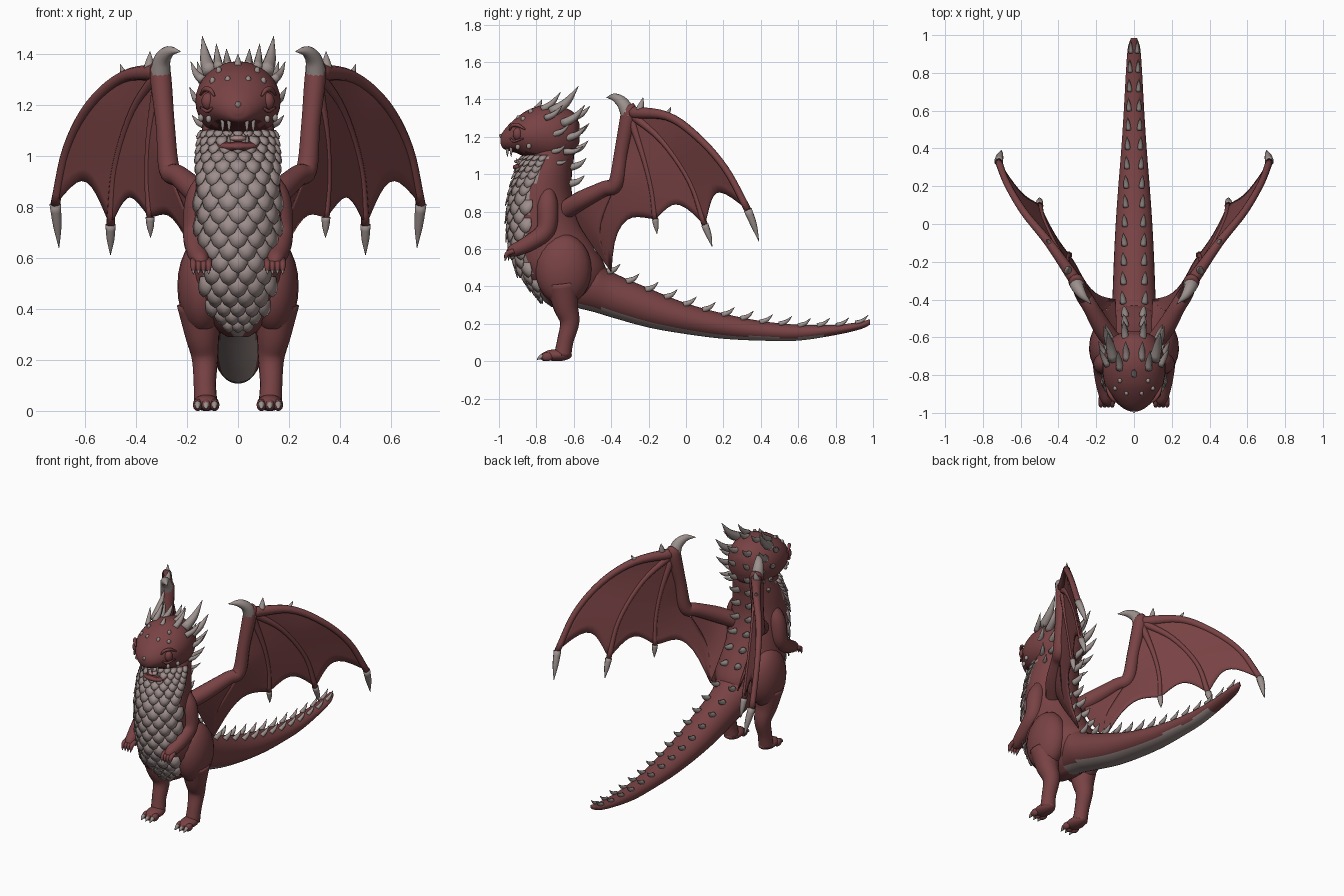
import bpy, bmesh
from math import sin, cos, pi
from mathutils import Vector, Matrix

cube = bpy.data.objects.get("Cube")
if cube:
    bpy.data.objects.remove(cube)


def material(name, rgb):
    mat = bpy.data.materials.new(name)
    mat.use_nodes = True
    colour = (*rgb, 1)
    mat.diffuse_color = colour
    mat.node_tree.nodes["Principled BSDF"].inputs["Base Color"].default_value = colour
    return mat


RED = material("dusky red hide", (.19, .055, .058))
BELLY = material("warm grey belly", (.34, .27, .26))
HORN = material("grey horn", (.33, .28, .265))
MOUTH = material("dark red mouth", (.09, .02, .022))
TONGUE = material("pale tongue", (.4, .24, .23))


def finish(name, bm, mats, rule=None, mirror=False, thickness=0):
    """Turn a bmesh into an object; rule picks the material slot of a face."""
    bmesh.ops.recalc_face_normals(bm, faces=bm.faces)
    for face in bm.faces:
        face.smooth = True
        if rule and rule(face.calc_center_median(), face.normal):
            face.material_index = 1
    mesh = bpy.data.meshes.new(name)
    bm.to_mesh(mesh)
    bm.free()
    for mat in mats:
        mesh.materials.append(mat)
    obj = bpy.data.objects.new(name, mesh)
    bpy.context.collection.objects.link(obj)
    if thickness:
        solid = obj.modifiers.new("Solidify", "SOLIDIFY")
        solid.thickness, solid.offset = thickness, 0
    if mirror:
        obj.modifiers.new("Mirror", "MIRROR").use_mirror_merge = False
    return obj


def spline(rows, per=6):
    """Smooth curve through rows of any width."""
    pts = [Vector(r) for r in rows]
    pts = [pts[0] * 2 - pts[1]] + pts + [pts[-1] * 2 - pts[-2]]
    out = []
    for a, b, c, d in zip(pts, pts[1:], pts[2:], pts[3:]):
        for i in range(per):
            t = i / per
            out.append(b + (c - a) * t / 2 + (a * 2 - b * 5 + c * 4 - d) * (t * t / 2)
                       + (b * 3 - a - c * 3 + d) * (t ** 3 / 2))
    return out + [pts[-2]]


def at(rows, key):
    """Row of a station table at a given first value."""
    for a, b in zip(rows, rows[1:]):
        if a[0] <= key <= b[0]:
            return Vector(a).lerp(Vector(b), (key - a[0]) / (b[0] - a[0]))
    return Vector(rows[0] if key < rows[0][0] else rows[-1])


def skin(bm, rings):
    loops = [[bm.verts.new(p) for p in ring] for ring in rings]
    n = len(loops[0])
    for a, b in zip(loops, loops[1:]):
        for i in range(n):
            j = (i + 1) % n
            bm.faces.new((a[i], a[j], b[j], b[i]))
    bm.faces.new(loops[0])
    bm.faces.new(loops[-1])


def loft(name, rows, mats, rule=None, upright=False, n=32):
    """Rows of (position, low or front, high or back, half width)."""
    rings = []
    for k, a, b, r in spline(rows):
        ring = []
        for i in range(n):
            c, s = cos(2 * pi * i / n), sin(2 * pi * i / n)
            other = (a + b) / 2 + (b - a) / 2 * s
            ring.append((r * c, other, k) if upright else (r * c, k, other))
        rings.append(ring)
    bm = bmesh.new()
    skin(bm, rings)
    return finish(name, bm, mats, rule)


def tube(bm, rows, n=12, per=5):
    """Round limb through rows of (x, y, z, radius)."""
    pts = spline(rows, per)
    side, rings = Vector((.9, .3, .1)), []
    for i, p in enumerate(pts):
        t = (pts[min(i + 1, len(pts) - 1)] - pts[max(i - 1, 0)]).to_3d().normalized()
        side = (side - t * side.dot(t)).normalized()
        up = t.cross(side)
        rings.append([p.to_3d() + (side * cos(2 * pi * j / n) + up * sin(2 * pi * j / n)) * max(p[3], .001)
                      for j in range(n)])
    skin(bm, rings)


def spike(bm, base, tip, r, bend=.12):
    base, tip = Vector(base), Vector(tip)
    mid = base.lerp(tip, .55) - Vector((0, 0, bend * (tip - base).length))
    tube(bm, [(*base, r), (*mid, r * .75), (*tip, .001)], 8, 3)


def ball(bm, centre, size):
    bmesh.ops.create_uvsphere(bm, u_segments=20, v_segments=12, radius=1,
                              matrix=Matrix.LocRotScale(Vector(centre), None, Vector(size)))


# Torso and neck, with a pale front
torso = [(.29, -.72, -.56, .04), (.33, -.77, -.5, .1), (.4, -.83, -.44, .16), (.5, -.9, -.43, .19),
         (.6, -.935, -.48, .185), (.7, -.945, -.54, .175), (.8, -.945, -.585, .17), (.9, -.935, -.61, .165),
         (1, -.905, -.61, .158), (1.08, -.87, -.6, .145), (1.18, -.8, -.6, .13)]


def spread(z):
    return .55 + (z - .35) * 1.2


def on_torso(z, phi):
    _, front, back, r = at(torso, z)
    return Vector((r * sin(phi), (front + back) / 2 - (back - front) / 2 * cos(phi), z))


def is_belly(p, n):
    return p.z < 1.1 and p.y < -.6 and abs(p.x) < abs(on_torso(p.z, spread(p.z)).x) and n.y < 0


loft("torso", torso, [RED, BELLY], is_belly, upright=True)

# Overlapping shield-shaped belly scales
shield = [(-.5, 0), (-.54, .5), (-.34, .82), (0, 1), (.34, .82), (.54, .5), (.5, 0)]
bm = bmesh.new()
z, row = 1.1, 0
while z > .34:
    size = .036 + .036 * min(1, (1.1 - z) / .2) * min(1, max(0, (z - .3) / .2))
    _, front, back, r = at(torso, z)
    step = size / ((r + (back - front) / 2) / 2)
    for i in range(-12, 13):
        phi = (i + row % 2 / 2) * step
        if abs(phi) > spread(z):
            continue
        p = on_torso(z, phi)
        across = (on_torso(z, phi + .05) - on_torso(z, phi - .05)).normalized()
        down = (on_torso(z - .02, phi) - p).normalized()
        out = down.cross(across).normalized()
        if out.dot(Vector((sin(phi), -cos(phi), 0))) < 0:
            out = -out
        rim = [bm.verts.new(p + across * u * size + down * v * size * 1.15 + out * (.003 + .016 * v))
               for u, v in shield]
        hub = bm.verts.new(p + down * size * .55 + out * .018)
        for a, b in zip(rim, rim[1:] + rim[:1]):
            bm.faces.new((a, b, hub))
    z -= size * .66
    row += 1
finish("belly_scales", bm, [BELLY], thickness=.005)

# Tail with a pale underside
tail = [(-.65, .3, .6, .11), (-.5, .265, .56, .125), (-.4, .235, .48, .115), (-.2, .18, .39, .107),
        (0, .145, .31, .097), (.2, .12, .255, .083), (.4, .11, .215, .067), (.6, .11, .195, .054),
        (.8, .14, .195, .043), (.93, .17, .21, .033), (.985, .195, .225, .016)]
loft("tail", tail, [RED, BELLY], lambda p, n: n.z < -.72 and p.y < .75)

# Head and open lower jaw
head = [(-.992, 1.165, 1.2, .018), (-.98, 1.14, 1.225, .05), (-.95, 1.125, 1.262, .088), (-.9, 1.11, 1.307, .128),
        (-.84, 1.08, 1.345, .157), (-.76, 1.06, 1.37, .167), (-.68, 1.06, 1.365, .155), (-.6, 1.1, 1.33, .11),
        (-.57, 1.17, 1.27, .05)]
loft("head", head, [RED, MOUTH], lambda p, n: n.z < -.75 and -.97 < p.y < -.8)
jaw = [(-.925, 1.03, 1.045, .02), (-.905, 1.02, 1.055, .06), (-.86, 1.012, 1.075, .095),
       (-.8, 1.02, 1.11, .122), (-.7, 1.03, 1.14, .13)]
loft("lower_jaw", jaw, [RED, MOUTH], lambda p, n: n.z > .8 and p.y > -.915)
bm = bmesh.new()
ball(bm, (0, -.875, 1.068), (.035, .045, .014))
finish("tongue", bm, [TONGUE])

# Eyes with raised lids
bm = bmesh.new()
ball(bm, (.117, -.9, 1.215), (.026, .026, .034))
finish("eye", bm, [RED], mirror=True)
bm = bmesh.new()
tube(bm, [(.092, -.942, 1.235, .004), (.108, -.932, 1.258, .009), (.13, -.9, 1.262, .01), (.147, -.86, 1.24, .004)])
tube(bm, [(.1, -.938, 1.19, .004), (.12, -.92, 1.176, .007), (.146, -.87, 1.19, .004)])
finish("eyelid", bm, [RED], mirror=True)

# Teeth, snout horn and small studs on the face
bm = bmesh.new()
for x, y in ((.035, -.955), (.06, -.935)):
    spike(bm, (x, y, 1.145), (x, y, 1.092), .009, 0)
spike(bm, (.035, -.895, 1.05), (.037, -.905, 1.085), .007, 0)
finish("tooth", bm, [HORN], mirror=True)
bm = bmesh.new()
spike(bm, (0, -.975, 1.195), (0, -1, 1.212), .016, 0)
spike(bm, (0, -.8, 1.35), (0, -.77, 1.4), .016)
finish("snout_horn", bm, [HORN])
bm = bmesh.new()
for stud in ((.04, -.895, 1.3), (.1, -.87, 1.295), (.115, -.9, 1.145), (.145, -.84, 1.15), (.075, -.83, 1.335)):
    ball(bm, stud, (.011, .013, .015))
finish("face_stud", bm, [HORN], mirror=True)

# Crest of horns sweeping up and back
bm = bmesh.new()
for base, tip, r in (((.11, -.72, 1.33), (.14, -.575, 1.47), .03), ((.075, -.77, 1.345), (.085, -.67, 1.44), .02),
                     ((.04, -.72, 1.35), (.045, -.62, 1.42), .02), ((.14, -.75, 1.3), (.185, -.66, 1.37), .018),
                     ((.12, -.66, 1.27), (.16, -.54, 1.37), .025), ((.14, -.72, 1.21), (.19, -.62, 1.27), .018),
                     ((.11, -.65, 1.19), (.15, -.53, 1.26), .022), ((.12, -.72, 1.12), (.18, -.64, 1.16), .016),
                     ((.11, -.65, 1.12), (.14, -.55, 1.15), .018), ((.12, -.7, 1.06), (.165, -.63, 1.08), .013)):
    spike(bm, base, tip, r)
finish("crest_horn", bm, [HORN], mirror=True)

# Paired spikes down the neck, back and tail
bm = bmesh.new()
for i in range(9):
    z = 1.3 - i * .088
    y = on_torso(min(z, 1.15), pi).y - .012
    spike(bm, (.045, y, z), (.055, y + .1 - i * .005, z + .065 - i * .005), .02)
for i in range(14):
    y = -.42 + i * .102
    _, low, high, r = at(tail, y)
    x = r * .48
    top = (low + high) / 2 + (high - low) / 2 * .85
    spike(bm, (x, y, top), (x * 1.15, y + .068, top + .042), .0175 - i * .0004)
finish("spine_spike", bm, [HORN], mirror=True)

# Arms, hands and finger claws
bm = bmesh.new()
tube(bm, [(.12, -.74, .92, .035), (.15, -.74, .83, .056), (.165, -.75, .7, .052), (.16, -.84, .63, .043),
          (.147, -.92, .592, .034), (.145, -.95, .575, .02)], 16)
claws = bmesh.new()
for i in range(4):
    x = .115 + i * .02
    tube(bm, [(x, -.92, .59, .014), (x, -.955, .575, .013), (x, -.965, .55, .008)], 8)
    spike(claws, (x, -.963, .56), (x, -.968, .535), .007, 0)
finish("arm", bm, [RED], mirror=True)

# Legs, feet and toe claws
bm = bmesh.new()
ball(bm, (.138, -.655, .49), (.1, .15, .19))
finish("thigh", bm, [RED], mirror=True)
bm = bmesh.new()
tube(bm, [(.15, -.66, .42, .09), (.14, -.645, .3, .068), (.13, -.622, .21, .052), (.13, -.645, .11, .044),
          (.127, -.66, .03, .046)], 16)
ball(bm, (.125, -.69, .032), (.05, .08, .032))
for i in (-1, 0, 1):
    x = .125 + i * .033
    ball(bm, (x, -.75 + abs(i) * .008, .024), (.019, .032, .024))
    spike(claws, (x, -.765, .03), (x, -.797, .008), .013, 0)
finish("leg", bm, [RED], mirror=True)
finish("claw", claws, [HORN], mirror=True)

# Wing bones
wrist = (.305, -.305, 1.33)
elbow = (.27, -.375, .95)
fingers = [[(*wrist, .035), (.45, -.1, 1.31, .024), (.58, .06, 1.2, .02), (.67, .21, 1.03, .018), (.717, .33, .81, .019)],
           [(*wrist, .025), (.41, -.13, 1.18, .016), (.48, .02, .96, .014), (.5, .1, .73, .017)],
           [(*wrist, .025), (.345, -.23, 1.1, .015), (.355, -.185, .92, .013), (.345, -.165, .76, .015)]]
bm = bmesh.new()
tube(bm, [(.08, -.66, .8, .05), (.16, -.56, .86, .05), (.23, -.44, .92, .042), (*elbow, .042),
          (.285, -.345, 1.12, .038), (*wrist, .042), (.305, -.31, 1.37, .02)], 14)
for finger in fingers:
    tube(bm, finger, 10)
finish("wing_bone", bm, [RED], mirror=True)

# Wing membrane panels with scalloped trailing edges
foot = (.1, -.4, .48)
fold = [wrist, (.28, -.345, 1.12), elbow, (.17, -.46, .7), foot]
root = [elbow, (.17, -.56, .87), (.1, -.58, .75), foot]
curves = [[Vector(p[:3]) for p in finger] for finger in fingers] + [fold]


def along(path, t):
    pts = spline(path, 8)
    f = t * (len(pts) - 1)
    i = min(int(f), len(pts) - 2)
    return pts[i].lerp(pts[i + 1], f - i)


bm = bmesh.new()
panels = list(zip(curves, curves[1:], (.16, .16, .2))) + [(fold[2:], root, 0)]
for first, second, scallop in panels:
    grid = []
    for i in range(15):
        line = []
        for j in range(11):
            t = i / 14 * (1 - scallop * sin(pi * j / 10))
            line.append(bm.verts.new(along(first, t).lerp(along(second, t), j / 10)))
        grid.append(line)
    for a, b in zip(grid, grid[1:]):
        for j in range(10):
            bm.faces.new((a[j], a[j + 1], b[j + 1], b[j]))
bmesh.ops.remove_doubles(bm, verts=bm.verts, dist=.0005)
finish("wing_membrane", bm, [RED], mirror=True, thickness=.008)

# Wing claws at the wrist, finger tips and leading edge
bm = bmesh.new()
tube(bm, [(.305, -.305, 1.31, .042), (.298, -.335, 1.375, .034), (.27, -.38, 1.41, .022), (.225, -.425, 1.41, .001)])
for finger, tip in zip(fingers, ((.702, .39, .64), (.5, .14, .612), (.343, -.155, .68))):
    x, y, z, r = finger[-1]
    spike(bm, (x, y, z), tip, r * 1.25, -.06)
spike(bm, (.35, -.25, 1.34), (.345, -.23, 1.41), .022)
spike(bm, (.44, -.11, 1.315), (.462, -.08, 1.36), .014)
finish("wing_claw", bm, [HORN], mirror=True)
